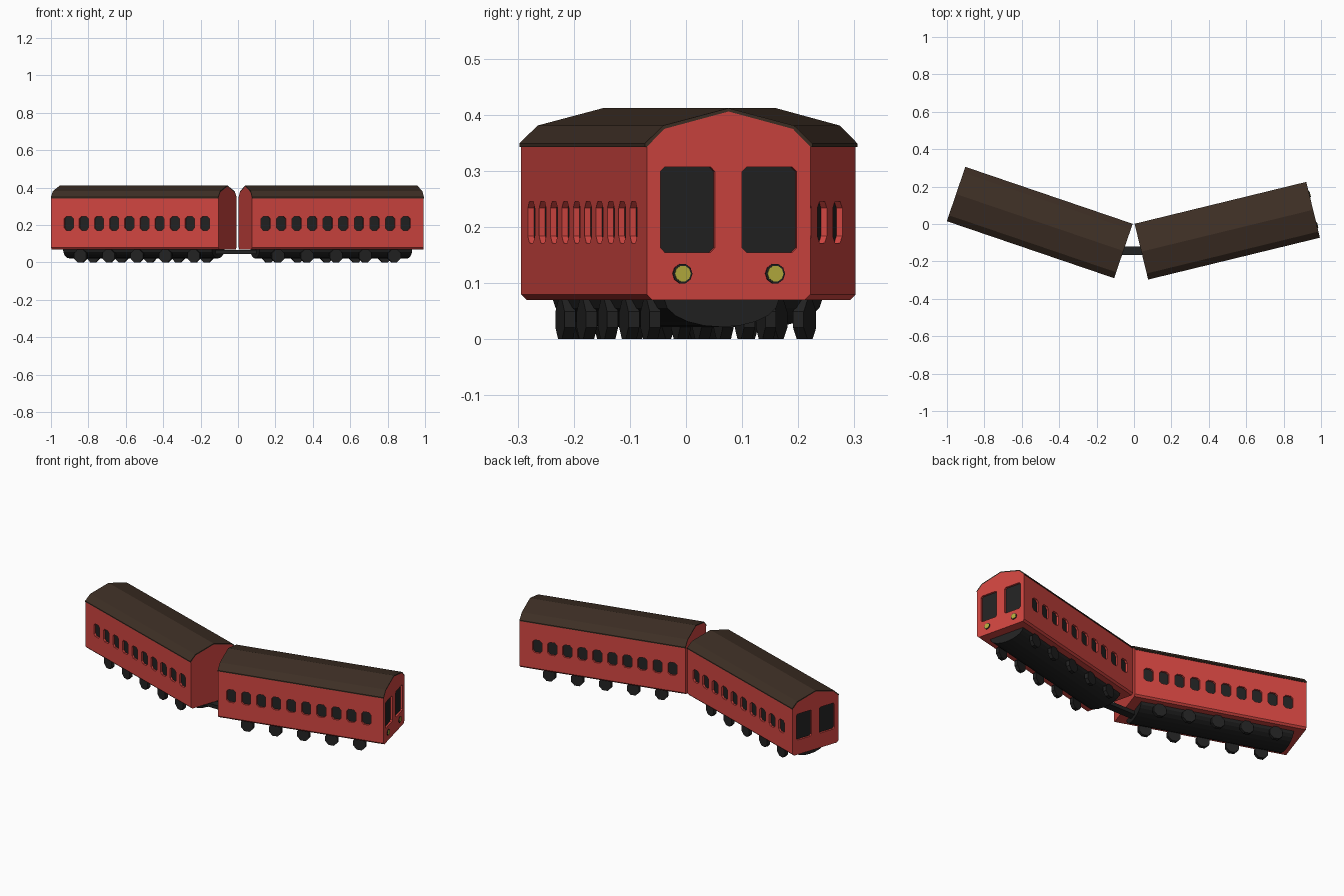
import bpy, bmesh, math
from mathutils import Matrix, Vector

if "Cube" in bpy.data.objects:
    bpy.data.objects.remove(bpy.data.objects["Cube"])


def material(name, rgb):
    m = bpy.data.materials.new(name)
    m.diffuse_color = (*rgb, 1)
    m.use_nodes = True
    m.node_tree.nodes["Principled BSDF"].inputs["Base Color"].default_value = m.diffuse_color
    return m


RED = material("red paint", (0.64, 0.06, 0.052))
BROWN = material("brown roof", (0.047, 0.028, 0.018))
DARK = material("dark grey", (0.016, 0.016, 0.016))
YELLOW = material("yellow lamp", (0.48, 0.43, 0.05))

HALF = 0.4725    # half length of a car
SIDE = 0.15      # half width of a car
DEPTH = 0.013    # window recess


def prism(bm, pts, vec):
    """Add a closed prism: polygon pts swept along vec."""
    a = [bm.verts.new(p) for p in pts]
    b = [bm.verts.new(Vector(p) + Vector(vec)) for p in pts]
    bm.faces.new(a)
    bm.faces.new(b[::-1])
    n = len(a)
    for i in range(n):
        bm.faces.new((a[i], b[i], b[(i + 1) % n], a[(i + 1) % n]))


def finish(bm, name, mat, matrix):
    bmesh.ops.recalc_face_normals(bm, faces=bm.faces)
    me = bpy.data.meshes.new(name)
    bm.to_mesh(me)
    bm.free()
    me.materials.append(mat)
    ob = bpy.data.objects.new(name, me)
    bpy.context.collection.objects.link(ob)
    ob.matrix_world = matrix
    return ob


def octagon(w, h, c):
    """Rectangle w x h with chamfered corners."""
    x, z = w / 2, h / 2
    return [(x, -z + c), (x, z - c), (x - c, z), (-x + c, z),
            (-x, z - c), (-x, -z + c), (-x + c, -z), (x - c, -z)]


def circle(r, n, phase=0.0):
    return [(r * math.cos(2 * math.pi * (i + phase) / n),
             r * math.sin(2 * math.pi * (i + phase) / n)) for i in range(n)]


def windows(near, far):
    """Window prisms between two offsets, measured outward from the walls."""
    bm = bmesh.new()
    for i in range(10):
        x = -0.012 + (i - 4.5) * 0.0855
        for s in (-1, 1):
            prism(bm, [(x + u, s * (SIDE + near), 0.209 + v)
                       for u, v in octagon(0.052, 0.074, 0.012)],
                  (0, s * (far - near), 0))
    for s in (-1, 1):
        prism(bm, [(HALF + near, s * 0.075 + u, 0.231 + v)
                   for u, v in octagon(0.1, 0.152, 0.008)],
              (far - near, 0, 0))
    return bm


def car(label, centre, angle, lamps):
    """One car; local +x points to its outer end."""
    M = Matrix.Translation((*centre, 0)) @ Matrix.Rotation(math.radians(angle), 4, 'Z')

    # body shell with gabled ends
    half = [(0.14, 0.07), (SIDE, 0.08), (SIDE, 0.343), (0.118, 0.375)]
    outline = half + [(0, 0.406)] + [(-y, z) for y, z in half[::-1]]
    bm = bmesh.new()
    prism(bm, [(-HALF, y, z) for y, z in outline], (2 * HALF, 0, 0))
    body = finish(bm, label + "_body", RED, M)

    # recessed windows and their glass
    cutter = finish(windows(-DEPTH, 0.01), label + "_window_cutter", RED, M)
    cutter.hide_render = True
    cut = body.modifiers.new("window_recesses", 'BOOLEAN')
    cut.operation, cut.solver, cut.object = 'DIFFERENCE', 'EXACT', cutter
    bpy.context.view_layer.update()
    deps = bpy.context.evaluated_depsgraph_get()
    shell = bpy.data.meshes.new_from_object(body.evaluated_get(deps))
    body.modifiers.clear()
    body.data = shell
    bpy.data.objects.remove(cutter)
    finish(windows(-DEPTH - 0.002, -DEPTH + 0.002), label + "_window_glass", DARK, M)

    # roof sheet
    top = [(0.1535, 0.343), (0.1535, 0.349), (0.12, 0.381)]
    under = [(SIDE, 0.343), (0.118, 0.375)]
    band = (top + [(0, 0.412)] + [(-y, z) for y, z in top[::-1]]
            + [(-y, z) for y, z in under] + [(0, 0.406)] + under[::-1])
    bm = bmesh.new()
    prism(bm, [(-HALF, y, z) for y, z in band], (2 * HALF, 0, 0))
    finish(bm, label + "_roof", BROWN, M)

    # rounded underframe
    arc = [(0.105 * math.cos(t), 0.071 - 0.049 * math.sin(t))
           for t in (math.pi * i / 10 for i in range(11))]
    bm = bmesh.new()
    prism(bm, [(-0.42, y, z) for y, z in arc], (0.84, 0, 0))
    finish(bm, label + "_underframe", DARK, M)

    # wheels
    bm = bmesh.new()
    for i in range(-2, 3):
        for s in (-1, 1):
            prism(bm, [(i * 0.16 + u, s * 0.106 - 0.01, 0.035 + v)
                       for u, v in circle(0.0375, 8, 0.5)], (0, 0.02, 0))
    finish(bm, label + "_wheels", DARK, M)

    # lamps on the leading end
    if lamps:
        for name, r, t, mat in (("lamp_rims", 0.018, 0.003, DARK),
                                ("lamps", 0.0145, 0.005, YELLOW)):
            bm = bmesh.new()
            for s in (-1, 1):
                prism(bm, [(HALF, s * 0.085 + u, 0.117 + v)
                           for u, v in circle(r, 10)], (t, 0, 0))
            finish(bm, label + "_" + name, mat, M)


car("front_car", (0.4985, -0.036), 13.7, True)
car("rear_car", (-0.504, 0.008), 180 - 18.8, False)

# coupling bar between the cars
bm = bmesh.new()
prism(bm, [(-0.13, y, z) for y, z in ((-0.165, 0.045), (-0.12, 0.045),
                                     (-0.12, 0.066), (-0.165, 0.066))], (0.26, 0, 0))
finish(bm, "coupling_bar", DARK, Matrix.Identity(4))
